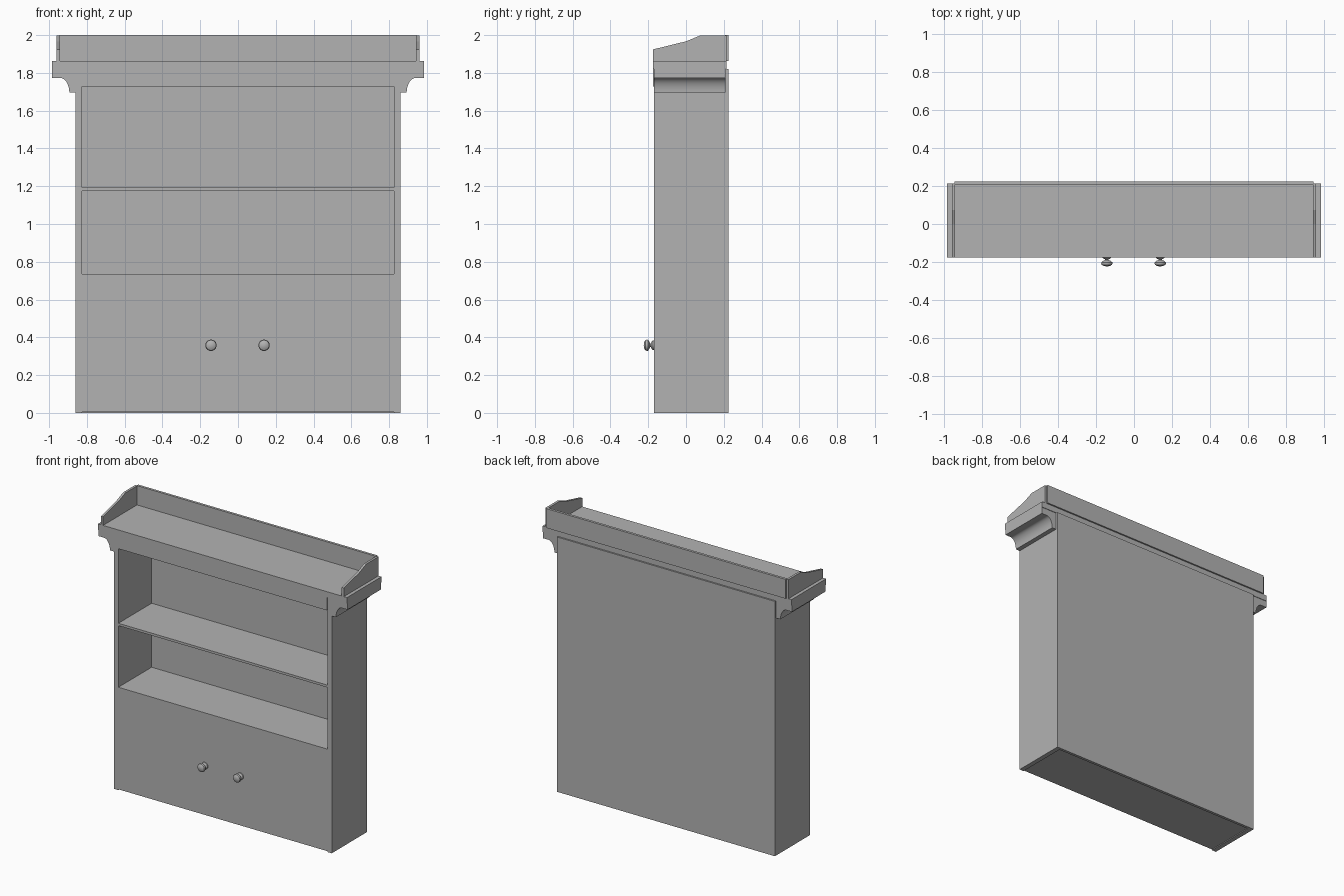
import bpy, bmesh, math

if "Cube" in bpy.data.objects:
    bpy.data.objects.remove(bpy.data.objects["Cube"], do_unlink=True)

grey = bpy.data.materials.new("plain grey")
grey.use_nodes = True
colour = (0.45, 0.45, 0.45, 1)
grey.diffuse_color = colour
grey.node_tree.nodes["Principled BSDF"].inputs["Base Color"].default_value = colour


def finish(name, bm, smooth=False):
    bmesh.ops.recalc_face_normals(bm, faces=bm.faces)
    mesh = bpy.data.meshes.new(name)
    bm.to_mesh(mesh)
    bm.free()
    mesh.materials.append(grey)
    obj = bpy.data.objects.new(name, mesh)
    bpy.context.collection.objects.link(obj)
    if smooth:
        bpy.ops.object.select_all(action="DESELECT")
        obj.select_set(True)
        bpy.context.view_layer.objects.active = obj
        bpy.ops.object.shade_smooth_by_angle(angle=math.radians(35))
    return obj


def box(name, x, y, z):
    bm = bmesh.new()
    bmesh.ops.create_cube(bm, size=1)
    for v in bm.verts:
        v.co = [lo + (c + 0.5) * (hi - lo) for c, (lo, hi) in zip(v.co, (x, y, z))]
    return finish(name, bm)


def prism(name, points, offset, smooth=False):
    bm = bmesh.new()
    face = bm.faces.new([bm.verts.new(p) for p in points])
    new = bmesh.ops.extrude_face_region(bm, geom=[face])["geom"]
    verts = [g for g in new if isinstance(g, bmesh.types.BMVert)]
    bmesh.ops.translate(bm, verts=verts, vec=offset)
    return finish(name, bm, smooth)


FRONT, BACK = -0.17, 0.225
INNER, OUTER = 0.826, 0.86

# Cabinet carcass
box("back_panel", (-INNER, INNER), (0.205, BACK), (0, 1.82))
box("lower_front", (-INNER, INNER), (FRONT, -0.15), (0.006, 0.735))
box("bottom_board", (-INNER, INNER), (-0.15, 0.205), (0.006, 0.025))
box("counter_shelf", (-INNER, INNER), (-0.15, 0.205), (0.717, 0.735))
box("middle_shelf", (-INNER, INNER), (FRONT, 0.205), (1.175, 1.192))
box("header_board", (-INNER, INNER), (-0.176, -0.155), (1.728, 1.83))

# Cornice and the rail behind the top shelf
box("cornice_slab", (-0.984, 0.984), (-0.176, 0.214), (1.82, 1.862))
box("gallery_back", (-0.945, 0.945), (0.207, BACK), (1.862, 2.0))

# Cove profile of the side brackets
cove = [(0.94 - 0.047 * math.cos(t), 1.695 + 0.078 * math.sin(t))
        for t in [math.radians(a) for a in range(0, 91, 9)]]
bracket = [(OUTER, 1.82), (OUTER, 1.695)] + cove + [(0.984, 1.773), (0.984, 1.82)]
slope = [(-0.176, 1.862), (-0.176, 1.924), (0, 1.967), (0.075, 1.998),
         (0.214, 1.998), (0.214, 1.862)]

for side, s in (("left", 1), ("right", -1)):
    box(f"{side}_side_panel", sorted((s * INNER, s * OUTER)), (FRONT, BACK), (0, 1.82))
    prism(f"{side}_bracket", [(s * x, FRONT, z) for x, z in bracket],
          (0, 0.38, 0), smooth=True)
    prism(f"{side}_gallery_end", [(s * 0.943, y, z) for y, z in slope],
          (s * 0.017, 0, 0))

# Turned knobs: radius and distance out from the front
turning = [(0.025, 0), (0.024, 0.006), (0.018, 0.012), (0.009, 0.016),
           (0.009, 0.02), (0.02, 0.024), (0.029, 0.032), (0.03, 0.038),
           (0.027, 0.045), (0.017, 0.051), (0, 0.054)]
for side, x in (("left", 0.138), ("right", -0.143)):
    bm = bmesh.new()
    verts = [bm.verts.new((r, -d, 0)) for r, d in turning]
    edges = [bm.edges.new(pair) for pair in zip(verts, verts[1:])]
    bmesh.ops.spin(bm, geom=verts + edges, cent=(0, 0, 0), axis=(0, 1, 0),
                   angle=math.tau, steps=24, use_merge=True)
    bmesh.ops.remove_doubles(bm, verts=bm.verts, dist=0.0001)
    knob = finish(f"{side}_knob", bm, smooth=True)
    knob.location = (x, FRONT, 0.358)
